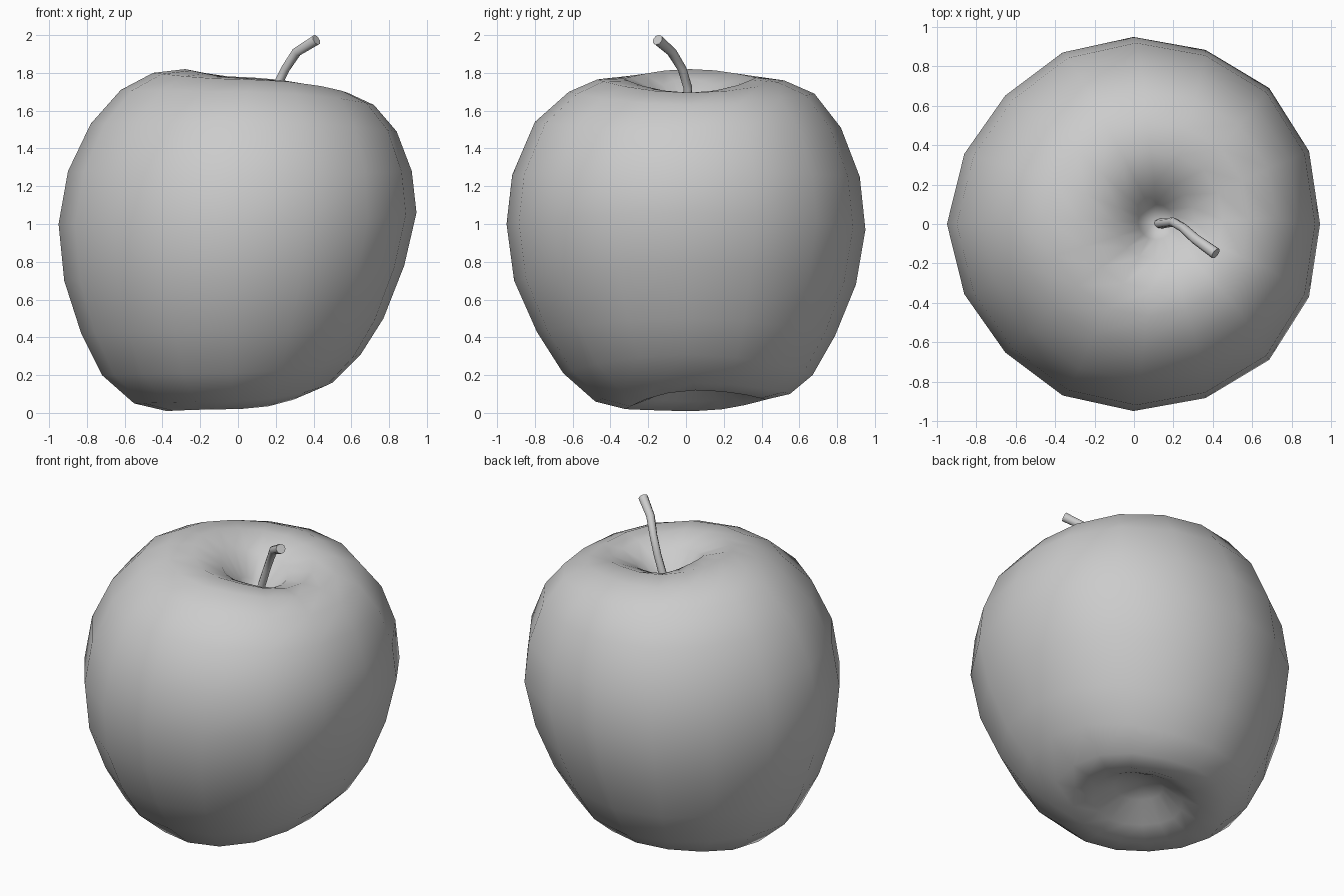
import bpy, bmesh, math

if "Cube" in bpy.data.objects:
    bpy.data.objects.remove(bpy.data.objects["Cube"])

SIDES = 16

# Fruit rings, bottom to top: (x, z) left, (x, z) right, (y, z) front, (y, z) back
RINGS = [
    (-.12, .16, .18, .17, -.06, .16, .22, .17),
    (-.25, .06, .29, .13, -.20, .07, .33, .11),
    (-.38, .01, .40, .12, -.32, .02, .42, .07),
    (-.55, .05, .50, .16, -.48, .06, .55, .10),
    (-.72, .20, .65, .31, -.65, .21, .67, .20),
    (-.83, .42, .77, .50, -.79, .43, .79, .41),
    (-.92, .70, .88, .78, -.91, .70, .90, .68),
    (-.95, 1.0, .945, 1.06, -.95, 1.0, .95, .97),
    (-.90, 1.28, .92, 1.28, -.92, 1.26, .92, 1.25),
    (-.78, 1.53, .84, 1.49, -.80, 1.54, .82, 1.51),
    (-.62, 1.71, .72, 1.63, -.62, 1.70, .68, 1.69),
    (-.45, 1.80, .58, 1.695, -.47, 1.765, .52, 1.76),
    (-.28, 1.82, .45, 1.695, -.33, 1.77, .37, 1.775),
    (-.10, 1.77, .31, 1.65, -.18, 1.70, .20, 1.70),
    (.02, 1.62, .20, 1.55, -.08, 1.57, .10, 1.57),
]


def ring_point(ring, i):
    """Point on a lopsided elliptical ring."""
    xl, zl, xr, zr, yf, zf, yb, zb = ring
    a = 2 * math.pi * i / SIDES
    c, s = math.cos(a), math.sin(a)
    k = 1 + .04 * c * math.sin(2 * a) ** 2
    x = (xl + xr) / 2 + (xr - xl) / 2 * c * k
    y = (yf + yb) / 2 + (yb - yf) / 2 * s * k
    z = c * c * (zr if c > 0 else zl) + s * s * (zb if s > 0 else zf)
    return x, y, z


# Fruit body with hollows at both ends
bm = bmesh.new()
loops = [[bm.verts.new(ring_point(r, i)) for i in range(SIDES)] for r in RINGS]
bottom = bm.verts.new((.03, .08, .20))
top = bm.verts.new((.11, .01, 1.47))
for i in range(SIDES):
    j = (i + 1) % SIDES
    for lo, hi in zip(loops, loops[1:]):
        bm.faces.new((lo[i], lo[j], hi[j], hi[i]))
    bm.faces.new((bottom, loops[0][j], loops[0][i]))
    bm.faces.new((top, loops[-1][i], loops[-1][j]))
bmesh.ops.recalc_face_normals(bm, faces=bm.faces)
for f in bm.faces:
    f.smooth = True
mesh = bpy.data.meshes.new("fruit")
bm.to_mesh(mesh)
bm.free()
bpy.context.collection.objects.link(bpy.data.objects.new("fruit", mesh))

# Bent stem, flaring slightly at the tip
path = [(.12, 0, 1.45, 1), (.20, .01, 1.72, .9), (.25, -.02, 1.82, .9),
        (.31, -.075, 1.91, 1), (.415, -.15, 1.975, 1.15)]
curve = bpy.data.curves.new("stem", 'CURVE')
curve.dimensions = '3D'
curve.bevel_depth = .026
curve.bevel_resolution = 2
curve.use_fill_caps = True
spline = curve.splines.new('POLY')
spline.points.add(len(path) - 1)
for p, (x, y, z, r) in zip(spline.points, path):
    p.co = (x, y, z, 1)
    p.radius = r
stem = bpy.data.objects.new("stem", curve)
bpy.context.collection.objects.link(stem)
bpy.context.view_layer.objects.active = stem
stem.select_set(True)
bpy.ops.object.convert(target='MESH')
bpy.ops.object.shade_smooth_by_angle(angle=math.radians(50))
